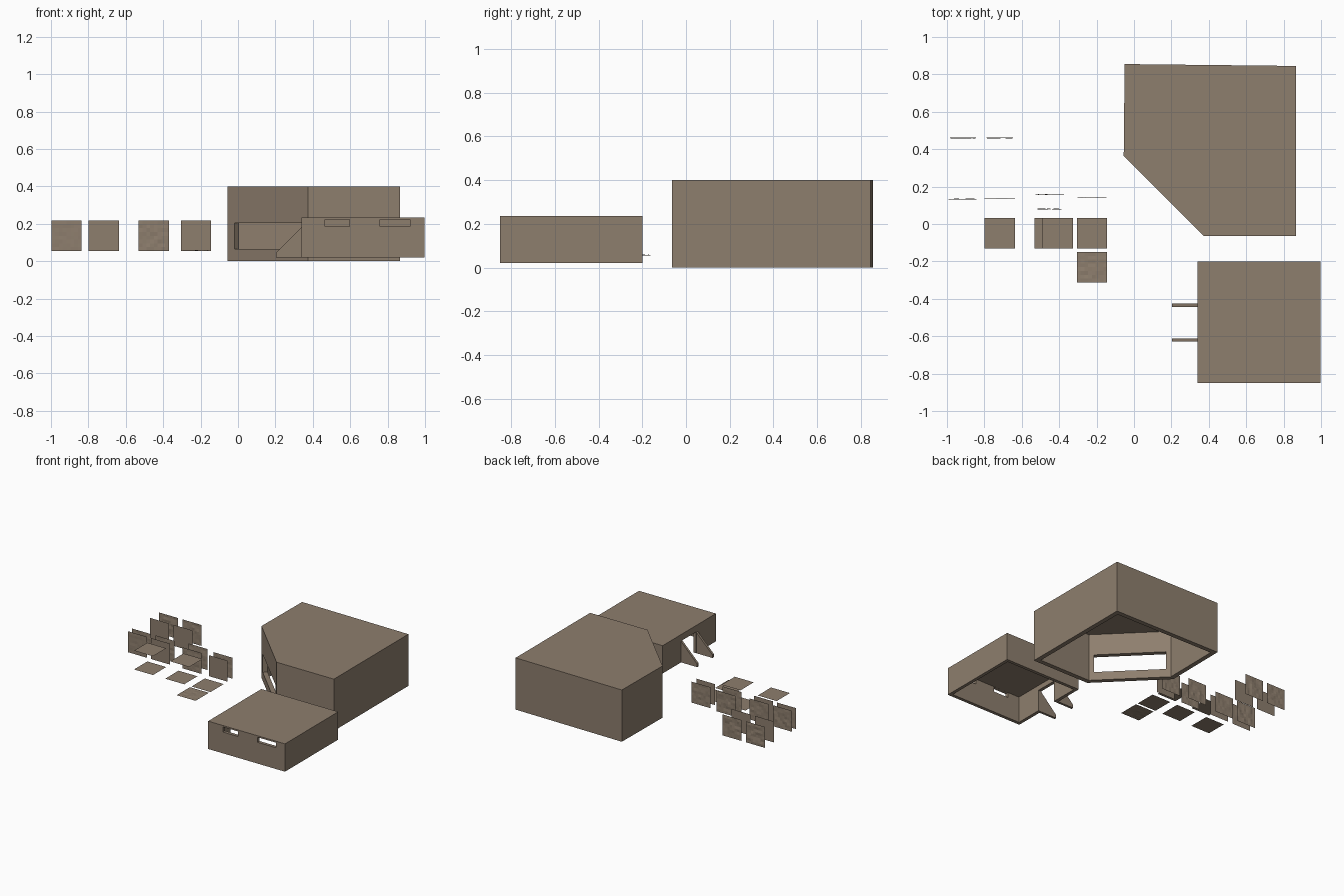
import bpy, bmesh, math, random
from mathutils import Vector, Matrix

if "Cube" in bpy.data.objects:
    bpy.data.objects.remove(bpy.data.objects["Cube"])

random.seed(4)
mat = bpy.data.materials.new("weathered brown")
mat.diffuse_color = (0.27, 0.21, 0.155, 1)
mat.use_nodes = True
mat.node_tree.nodes["Principled BSDF"].inputs["Base Color"].default_value = mat.diffuse_color


def finish(name, bm):
    bmesh.ops.recalc_face_normals(bm, faces=bm.faces)
    me = bpy.data.meshes.new(name)
    bm.to_mesh(me)
    bm.free()
    me.materials.append(mat)
    ob = bpy.data.objects.new(name, me)
    bpy.context.collection.objects.link(ob)
    return ob


def inset(pts, t):
    """Move a counter-clockwise outline inward by t."""
    out = []
    for i, p in enumerate(pts):
        a = (p - pts[i - 1]).normalized()
        b = (pts[(i + 1) % len(pts)] - p).normalized()
        na, nb = Vector((-a.y, a.x)), Vector((-b.y, b.x))
        out.append(p + (na + nb) * t / (1 + na.dot(nb)))
    return out


def shell(name, outline, z0, z1, wall, roof):
    """Hollow room with a roof, open underneath."""
    pts = [Vector(p) for p in outline]
    inner = inset(pts, wall)
    bm = bmesh.new()
    ring = lambda ps, z: [bm.verts.new((p.x, p.y, z)) for p in ps]
    rings = [ring(pts, z1), ring(pts, z0), ring(inner, z0), ring(inner, z1 - roof)]
    n = len(pts)
    for r, s in zip(rings, rings[1:]):
        for i in range(n):
            j = (i + 1) % n
            bm.faces.new((r[i], r[j], s[j], s[i]))
    bm.faces.new(rings[0])
    bm.faces.new(rings[3])
    return finish(name, bm)


def cut(ob, center, size, angle=0):
    """Cut a box-shaped opening and discard the cutter."""
    bm = bmesh.new()
    bmesh.ops.create_cube(bm, size=1, matrix=Matrix.Translation(center)
                          @ Matrix.Rotation(angle, 4, 'Z')
                          @ Matrix.Diagonal((*size, 1)))
    cutter = finish("cutter", bm)
    cutter.hide_render = True
    mod = ob.modifiers.new("opening", 'BOOLEAN')
    mod.operation, mod.solver, mod.object = 'DIFFERENCE', 'EXACT', cutter
    bpy.context.view_layer.objects.active = ob
    bpy.ops.object.modifier_apply(modifier=mod.name)
    bpy.data.objects.remove(cutter)


# Large room with a chamfered corner and a wide window in the chamfer
large = shell("large_room", [(-0.055, 0.365), (0.375, -0.065), (0.865, -0.065),
                             (0.865, 0.845), (-0.05, 0.855)], 0.0, 0.4, 0.035, 0.03)
cut(large, (0.16, 0.15, 0.135), (0.36 * math.sqrt(2), 0.2, 0.14), -math.pi / 4)

# Small low room with two slot windows in front and a doorway on the left
small = shell("small_room", [(0.34, -0.85), (0.997, -0.85), (0.997, -0.2), (0.34, -0.2)],
              0.02, 0.235, 0.025, 0.011)
for x0, x1 in ((0.465, 0.595), (0.76, 0.92)):
    cut(small, ((x0 + x1) / 2, -0.85, 0.204), (x1 - x0, 0.1, 0.039))
cut(small, (0.34, -0.526, 0.09), (0.1, 0.168, 0.19))

# Sloped cheek walls either side of the doorway
for i, y in enumerate((-0.434, -0.62)):
    bm = bmesh.new()
    prof = [(0.202, 0.02), (0.345, 0.02), (0.345, 0.187), (0.202, 0.044)]
    face = bm.faces.new([bm.verts.new((x, y - 0.009, z)) for x, z in prof])
    ext = bmesh.ops.extrude_face_region(bm, geom=[face])
    bmesh.ops.translate(bm, vec=(0, 0.018, 0),
                        verts=[v for v in ext["geom"] if isinstance(v, bmesh.types.BMVert)])
    finish(f"doorway_cheek_{i + 1}", bm)


def panel(name, center, upright, bump, width=0.162):
    """Thin single-sided panel with a slightly uneven surface."""
    bm = bmesh.new()
    bmesh.ops.create_grid(bm, x_segments=8, y_segments=8, size=0.5)
    for v in bm.verts:
        if max(abs(v.co.x), abs(v.co.y)) < 0.49:
            v.co.z = random.uniform(-bump, bump)
    m = Matrix.Translation(center)
    if upright:
        m = m @ Matrix.Rotation(math.pi / 2, 4, 'X')
    bm.transform(m @ Matrix.Diagonal((width, 0.162, 1, 1)))
    return finish(name, bm)


# Upright wall panels (x, y, unevenness)
uprights = [(-0.917, 0.46, .003), (-0.717, 0.46, .003), (-0.917, 0.35, 0), (-0.717, 0.35, 0),
            (-0.917, 0.133, .003), (-0.917, 0.08, .001), (-0.717, 0.135, .002),
            (-0.717, 0.08, 0), (-0.45, 0.157, .003), (-0.45, 0.08, .002),
            (-0.225, 0.14, .002), (-0.225, 0.08, 0)]
for i, (x, y, b) in enumerate(uprights):
    panel(f"wall_panel_{i + 1}", (x, y, 0.136), True, b)

# Flat floor and ceiling panels (x, y, z)
flats = [(-0.717, -0.049, 0.055), (-0.717, -0.049, 0.2), (-0.45, -0.049, 0.055),
         (-0.407, -0.049, 0.2), (-0.225, -0.049, 0.055), (-0.225, -0.231, 0.057)]
for i, c in enumerate(flats):
    panel(f"flat_panel_{i + 1}", c, False, 0.002 if i == 5 else 0.0)
